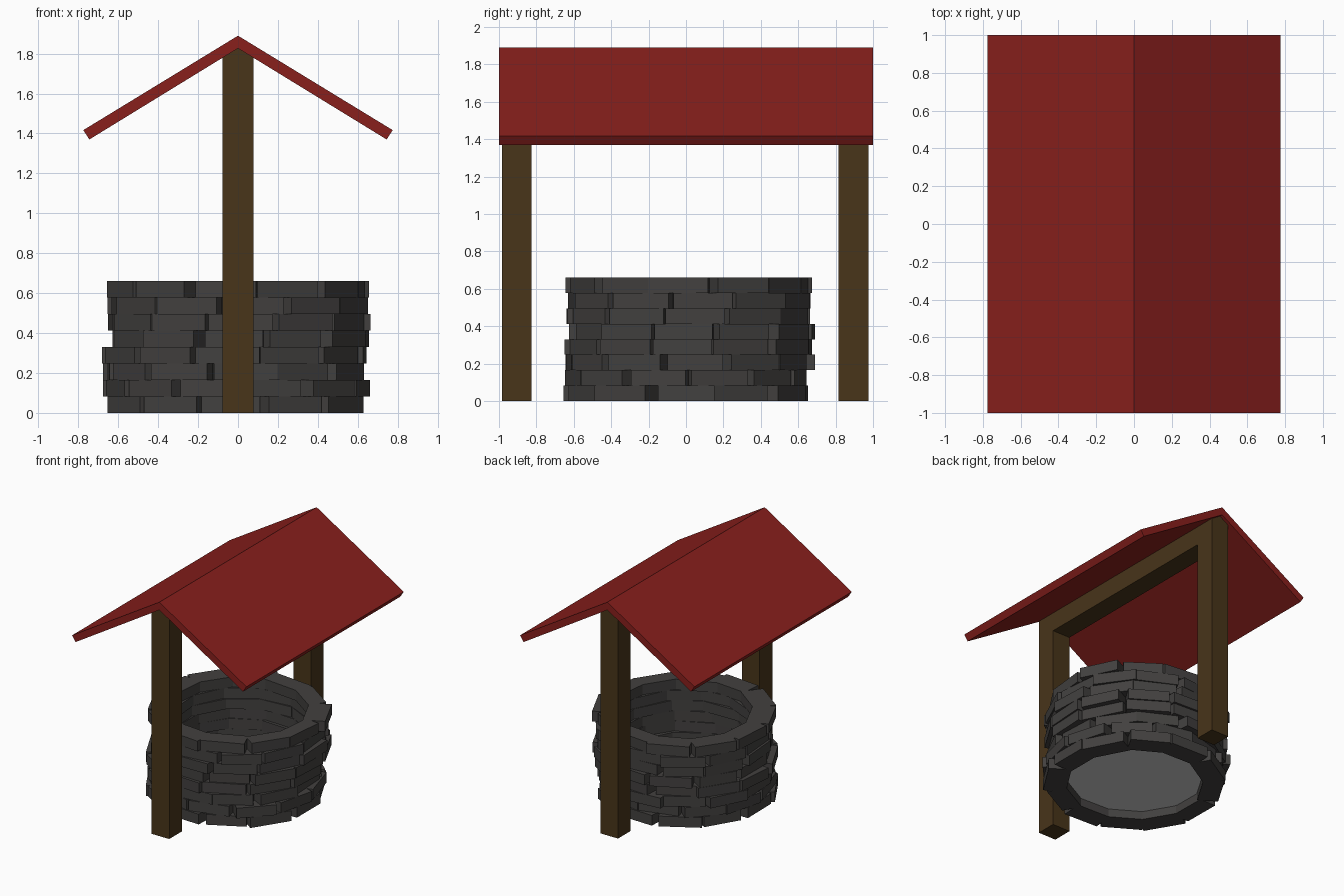
import bpy, bmesh, math, random
from mathutils import Matrix

if "Cube" in bpy.data.objects:
    bpy.data.objects.remove(bpy.data.objects["Cube"])

random.seed(4)


def material(name, rgb):
    m = bpy.data.materials.new(name)
    m.diffuse_color = (*rgb, 1)
    m.use_nodes = True
    m.node_tree.nodes["Principled BSDF"].inputs["Base Color"].default_value = m.diffuse_color
    return m


red = material("red_paint", (0.25, 0.014, 0.012))
wood = material("dark_wood", (0.065, 0.035, 0.01))
stone = material("grey_stone", (0.055, 0.052, 0.05))


def finish(name, bm, mat=None):
    bmesh.ops.recalc_face_normals(bm, faces=bm.faces)
    me = bpy.data.meshes.new(name)
    bm.to_mesh(me)
    bm.free()
    if mat:
        me.materials.append(mat)
    ob = bpy.data.objects.new(name, me)
    bpy.context.collection.objects.link(ob)
    return ob


def extrude_y(name, half, y0, y1, mat):
    """Mirror a half profile (x, z) over x = 0 and extrude it along y."""
    pts = half + [(-x, z) for x, z in reversed(half) if x > 0]
    bm = bmesh.new()
    a = [bm.verts.new((x, y0, z)) for x, z in pts]
    b = [bm.verts.new((x, y1, z)) for x, z in pts]
    n = len(pts)
    bm.faces.new(a)
    bm.faces.new(b)
    for i in range(n):
        j = (i + 1) % n
        bm.faces.new((a[i], a[j], b[j], b[i]))
    return finish(name, bm, mat)


# Gabled roof, one slab per slope meeting at the ridge
for side in (-1, 1):
    bm = bmesh.new()
    prof = [(0, 1.89), (0.775, 1.417), (0.745, 1.37), (0, 1.827)]
    face = bm.faces.new([bm.verts.new((side * x, -1, z)) for x, z in prof])
    ext = bmesh.ops.extrude_face_region(bm, geom=[face])["geom"]
    bmesh.ops.translate(bm, vec=(0, 2, 0),
                        verts=[v for v in ext if isinstance(v, bmesh.types.BMVert)])
    finish("roof_right" if side > 0 else "roof_left", bm, red)


# Posts and ridge beam with pointed tops under the roof
def pointed(z0):
    return [(0, 1.827), (0.078, 1.779), (0.078, z0)]


extrude_y("front_post", pointed(0), -0.985, -0.825, wood)
extrude_y("back_post", pointed(0), 0.815, 0.975, wood)
extrude_y("ridge_beam", pointed(1.63), -0.825, 0.815, wood)

# Stone wall: courses of twelve overlapping blocks, each course turned and shifted
H = 0.66 / 8
joints = [14, 2, 19, 11, 13, 18, 20, 10]           # joint angle of each course
shifts = [(-.01, 0), (0, 0), (-.025, .02), (-.015, .012),
          (0, .025), (0, .02), (0, .025), (0, .02)]
for c, (joint, (sx, sy)) in enumerate(zip(joints, shifts)):
    bm = bmesh.new()
    for i in range(12):
        ang = math.radians(joint + 15 + 30 * i - 90 + random.uniform(-2, 2))
        inner = 0.49 + random.uniform(-0.012, 0.012)
        outer = 0.637 + random.uniform(-0.022, 0.022)
        width = random.uniform(0.29, 0.33)
        mat = (Matrix.Translation((sx, sy, (c + 0.5) * H))
               @ Matrix.Rotation(ang, 4, "Z")
               @ Matrix.Translation(((inner + outer) / 2, 0, 0))
               @ Matrix.Diagonal((outer - inner, width, H, 1)))
        bmesh.ops.create_cube(bm, size=1, matrix=mat)
    finish(f"stone_course_{c + 1}", bm, stone)

# Water surface low inside the shaft
bm = bmesh.new()
bmesh.ops.create_circle(bm, cap_ends=True, segments=32, radius=0.52,
                        matrix=Matrix.Translation((0, 0, 0.065)))
finish("water", bm)
